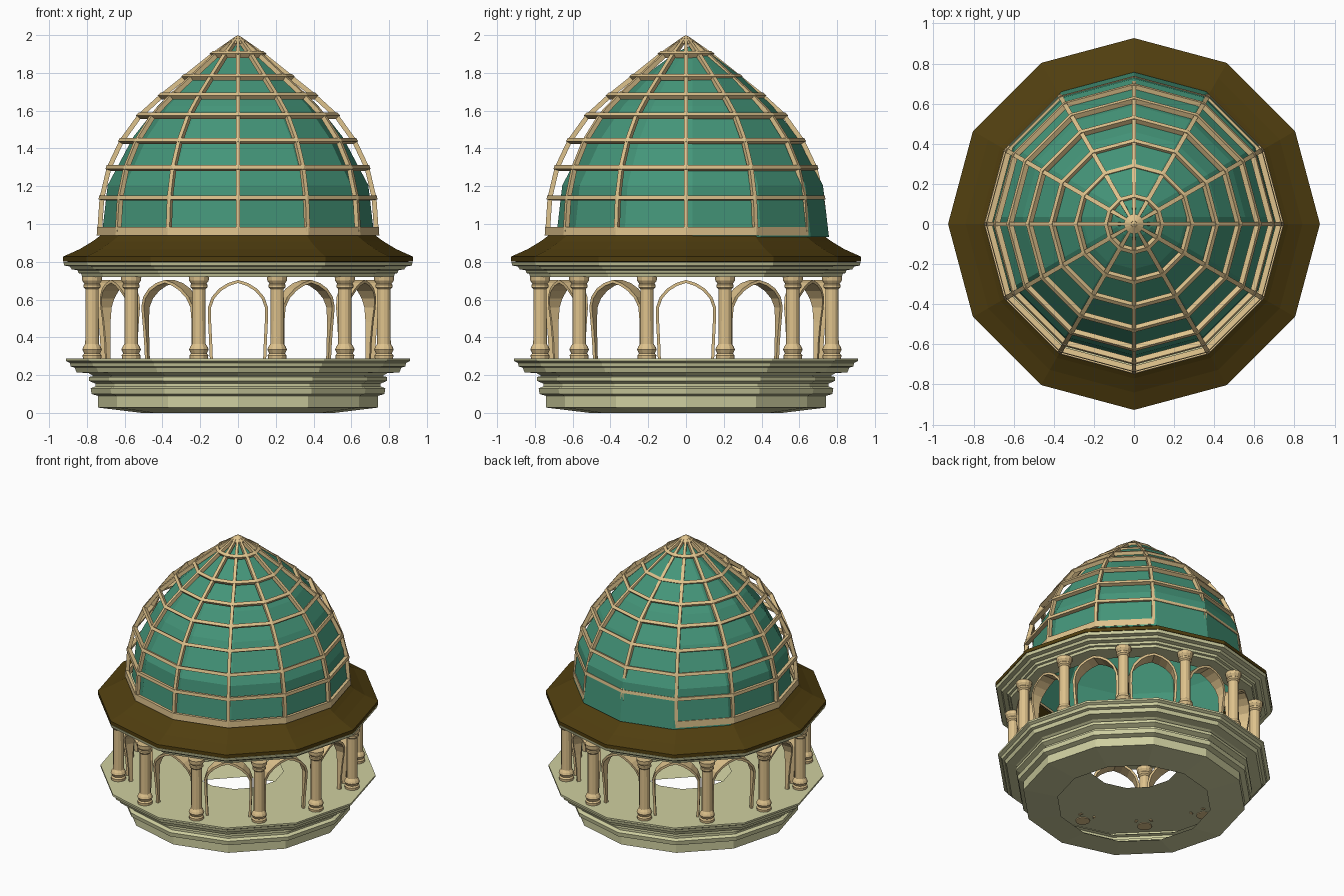
import bpy, bmesh, math
from mathutils import Vector

if "Cube" in bpy.data.objects:
    bpy.data.objects.remove(bpy.data.objects["Cube"])

N = 12  # sides of the pavilion; corners sit at multiples of 30 degrees


def material(name, rgb):
    m = bpy.data.materials.new(name)
    lin = [((c / 255 + 0.055) / 1.055) ** 2.4 for c in rgb]
    m.diffuse_color = (*lin, 1)
    m.use_nodes = True
    m.node_tree.nodes["Principled BSDF"].inputs["Base Color"].default_value = m.diffuse_color
    return m


STONE = material("pale olive stone", (207, 207, 160))
TAN = material("warm tan", (222, 194, 140))
BROWN = material("dark brown roof", (80, 62, 15))
TEAL = material("teal dome", (68, 149, 121))


def finish(name, bm, mat):
    bmesh.ops.remove_doubles(bm, verts=bm.verts, dist=0.0001)
    bmesh.ops.recalc_face_normals(bm, faces=bm.faces)
    me = bpy.data.meshes.new(name)
    bm.to_mesh(me)
    bm.free()
    me.materials.append(mat)
    ob = bpy.data.objects.new(name, me)
    bpy.context.collection.objects.link(ob)
    return ob


def add_lathe(bm, profile, sides=N, centre=(0, 0), closed=False):
    """Turn an (r, z) profile around a vertical axis."""
    rings = []
    for r, z in profile:
        rings.append([bm.verts.new((centre[0] + r * math.cos(2 * math.pi * k / sides),
                                    centre[1] + r * math.sin(2 * math.pi * k / sides), z))
                      for k in range(sides)])
    pairs = list(zip(rings, rings[1:]))
    if closed:
        pairs.append((rings[-1], rings[0]))
    for a, b in pairs:
        for k in range(sides):
            j = (k + 1) % sides
            bm.faces.new((a[k], a[j], b[j], b[k]))
    return rings


def lathe(name, profile, mat, **kw):
    bm = bmesh.new()
    add_lathe(bm, profile, **kw)
    bmesh.ops.dissolve_degenerate(bm, dist=0.0001, edges=bm.edges)
    return finish(name, bm, mat)


def add_sweep(bm, sections):
    """Join four-cornered sections into a capped bar."""
    loops = [[bm.verts.new(p) for p in s] for s in sections]
    for a, b in zip(loops, loops[1:]):
        for i in range(4):
            j = (i + 1) % 4
            bm.faces.new((a[i], a[j], b[j], b[i]))
    bm.faces.new(loops[0])
    bm.faces.new(loops[-1][::-1])


def polar(angle, r, t, z):
    """Point at radius r, shifted sideways by t, for a given direction."""
    c, s = math.cos(angle), math.sin(angle)
    return Vector((r * c - t * s, r * s + t * c, z))


# Stepped hollow base with an open floor
lathe("base", [(0.51, 0), (0.74, 0.028), (0.74, 0.09), (0.775, 0.10), (0.78, 0.13),
               (0.755, 0.14), (0.755, 0.155), (0.79, 0.17), (0.79, 0.19), (0.765, 0.195),
               (0.79, 0.21), (0.855, 0.215), (0.865, 0.24), (0.885, 0.245), (0.89, 0.265),
               (0.91, 0.275), (0.91, 0.288), (0.30, 0.288)], STONE)

# Columns, one in the middle of each side
bm = bmesh.new()
col = [(0.048, 0.283), (0.05, 0.305), (0.042, 0.315), (0.052, 0.335), (0.046, 0.35),
       (0.036, 0.365), (0.035, 0.655), (0.045, 0.665), (0.045, 0.678), (0.04, 0.683),
       (0.052, 0.70), (0.054, 0.722)]
for k in range(N):
    a = math.radians(15 + 30 * k)
    rings = add_lathe(bm, col, sides=12, centre=(0.8 * math.cos(a), 0.8 * math.sin(a)))
    bm.faces.new(rings[0])
    bm.faces.new(rings[-1])
finish("columns", bm, TAN)

# Pointed arches at the corners, broad at the crown and thin at the feet
half = [(0.141, 0.283, 0.012), (0.145, 0.38, 0.014), (0.150, 0.48, 0.02), (0.150, 0.56, 0.03),
        (0.132, 0.61, 0.04), (0.095, 0.652, 0.048), (0.05, 0.68, 0.05), (0, 0.696, 0.05)]
path = [(-t, z, d) for t, z, d in half] + half[-2::-1]
bm = bmesh.new()
for k in range(N):
    a = math.radians(30 * k)
    secs = []
    for i, (t, z, d) in enumerate(path):
        p, q = path[max(i - 1, 0)], path[min(i + 1, len(path) - 1)]
        n = Vector((-(q[1] - p[1]), q[0] - p[0])).normalized() * 0.008
        r = 0.715 + 0.3 * (d - 0.012)
        secs.append([polar(a, r - d, t + n.x, z + n.y), polar(a, r + d, t + n.x, z + n.y),
                     polar(a, r + d, t - n.x, z - n.y), polar(a, r - d, t - n.x, z - n.y)])
    add_sweep(bm, secs)
finish("arches", bm, TAN)

# Stepped beam ring above the columns
lathe("entablature", [(0.70, 0.80), (0.70, 0.72), (0.825, 0.72), (0.83, 0.737), (0.845, 0.74),
                      (0.85, 0.755), (0.88, 0.76), (0.89, 0.775), (0.92, 0.78),
                      (0.925, 0.80)], STONE, closed=True)

# Sweeping brown eave
lathe("eave", [(0.90, 0.80), (0.927, 0.802), (0.927, 0.827), (0.84, 0.866), (0.77, 0.908),
               (0.72, 0.945)], BROWN)

# Dome skin, set slightly toward the back
lathe("dome_skin", [(0.722, 0.93), (0.69, 1.205), (0.555, 1.46), (0.425, 1.625),
                    (0.26, 1.78), (0.10, 1.90), (0, 1.95)], TEAL, centre=(0, 0.035))

# Rib cage: base band, upright ribs and horizontal rings
lathe("dome_base_band", [(0.725, 0.94), (0.748, 0.94), (0.746, 0.985), (0.725, 0.985)],
      TAN, closed=True)
cage = [(0.745, 0.96), (0.733, 1.14), (0.695, 1.30), (0.627, 1.445), (0.53, 1.58),
        (0.415, 1.685), (0.29, 1.785), (0.14, 1.905), (0.015, 1.992)]
normals = []
for i in range(len(cage)):
    p, q = cage[max(i - 1, 0)], cage[min(i + 1, len(cage) - 1)]
    normals.append(Vector((q[1] - p[1], p[0] - q[0])).normalized())

bm = bmesh.new()
for k in range(N):
    a = math.radians(30 * k)
    secs = []
    for (r, z), n in zip(cage, normals):
        ri, zi = r - 0.025 * n.x, z - 0.025 * n.y
        w = 0.011 if r > 0.1 else 0.006
        secs.append([polar(a, ri, -w, zi), polar(a, r, -w, z),
                     polar(a, r, w, z), polar(a, ri, w, zi)])
    add_sweep(bm, secs)
finish("dome_ribs", bm, TAN)

bm = bmesh.new()
for (r, z), n in list(zip(cage, normals))[1:-1]:
    t = Vector((-n.y, n.x)) * 0.011
    c = Vector((r, z))
    o, i = c + n * 0.004, c - n * 0.024
    add_lathe(bm, [o - t, o + t, i + t, i - t], closed=True)
finish("dome_rings", bm, TAN)

# Small cap where the ribs meet
lathe("dome_cap", [(0, 1.955), (0.05, 1.955), (0.05, 1.968), (0, 2.0)], TAN)
